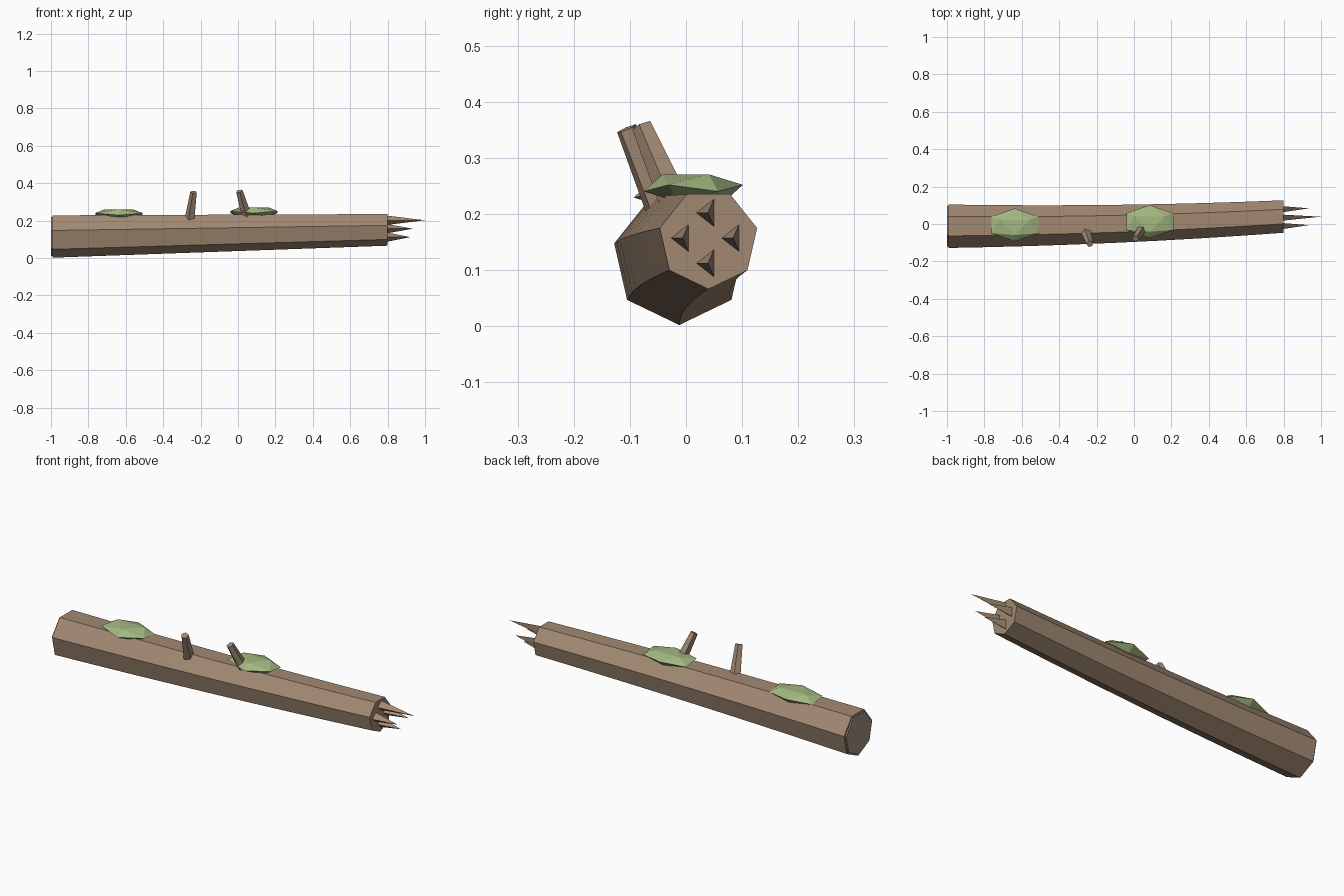
import bpy, bmesh, math
from mathutils import Vector, Matrix

if "Cube" in bpy.data.objects:
    bpy.data.objects.remove(bpy.data.objects["Cube"])


def material(name, rgb):
    m = bpy.data.materials.new(name)
    m.diffuse_color = (*rgb, 1)
    m.use_nodes = True
    m.node_tree.nodes["Principled BSDF"].inputs["Base Color"].default_value = m.diffuse_color
    return m


BARK = material("bark", (0.36, 0.25, 0.17))
WOOD = material("cut_wood", (0.37, 0.28, 0.21))
MOSS = material("moss", (0.37, 0.48, 0.22))


def finish(name, bm, mat):
    bmesh.ops.recalc_face_normals(bm, faces=bm.faces[:])
    me = bpy.data.meshes.new(name)
    bm.to_mesh(me)
    bm.free()
    me.materials.append(mat)
    ob = bpy.data.objects.new(name, me)
    bpy.context.collection.objects.link(ob)
    return ob


def loft(name, rings, sides, mat):
    """Skin polygon rings given as (x, y, z, radius), a corner pointing down."""
    bm = bmesh.new()
    loops = []
    for x, y, z, r in rings:
        angles = [-math.pi / 2 + i * math.tau / sides for i in range(sides)]
        loops.append([bm.verts.new((x, y + r * math.cos(a), z + r * math.sin(a)))
                      for a in angles])
    for a, b in zip(loops, loops[1:]):
        for i in range(sides):
            j = (i + 1) % sides
            bm.faces.new((a[i], a[j], b[j], b[i]))
    bm.faces.new(loops[0])
    bm.faces.new(loops[-1])
    return finish(name, bm, mat)


def taper(name, start, end, r1, r2, sides, mat):
    """Tapered stick between two points."""
    start, end = Vector(start), Vector(end)
    d = end - start
    bm = bmesh.new()
    bmesh.ops.create_cone(bm, cap_ends=True, segments=sides, radius1=r1,
                          radius2=r2, depth=d.length)
    turn = d.to_track_quat('Z', 'Y').to_matrix().to_4x4()
    bm.transform(Matrix.Translation((start + end) / 2) @ turn)
    return finish(name, bm, mat)


# Seven-sided trunk, tapering and bending gently
rings = []
for i in range(9):
    t = i / 8
    rings.append((-0.993 + 1.793 * t, -0.012 + 0.052 * t * t,
                  0.121 + 0.034 * t, 0.119 - 0.03 * t))
loft("log", rings, 7, BARK)

# Thin sawn face on the thick end
loft("cut_end", [(-1.0, -0.012, 0.121, 0.11), (-0.985, -0.012, 0.121, 0.11)], 7, WOOD)

# Three-sided splinters on the broken end: y, z, tip x
splinters = [(0.039, 0.202, 1.0), (0.039, 0.112, 0.922),
             (-0.006, 0.157, 0.935), (0.084, 0.157, 0.935)]
for n, (y, z, tip) in enumerate(splinters, 1):
    bm = bmesh.new()
    base = [bm.verts.new((0.795, y + dy, z + dz))
            for dy, dz in ((-0.021, 0), (0.011, 0.025), (0.011, -0.025))]
    apex = bm.verts.new((tip, y, z))
    bm.faces.new(base)
    for i in range(3):
        bm.faces.new((base[i], base[(i + 1) % 3], apex))
    finish(f"splinter_{n}", bm, BARK)

# Broken branch stubs
taper("branch_1", (-0.257, -0.043, 0.205), (-0.236, -0.106, 0.352), 0.029, 0.019, 5, BARK)
taper("branch_2", (0.05, -0.014, 0.21), (0.008, -0.078, 0.357), 0.029, 0.019, 5, BARK)

# Flattened moss clumps: icosahedra lying on a face
for n, c in enumerate([(-0.637, -0.005, 0.235), (0.085, 0.013, 0.246)], 1):
    bm = bmesh.new()
    bmesh.ops.create_icosphere(bm, subdivisions=1, radius=1)
    bm.faces.ensure_lookup_table()
    up = bm.faces[0].calc_center_median().normalized()
    bm.transform(up.rotation_difference(Vector((0, 0, 1))).to_matrix().to_4x4())
    # turn so an outer corner points along y
    outer = max(bm.verts, key=lambda v: v.co.xy.length).co
    bm.transform(Matrix.Rotation(math.pi / 2 - math.atan2(outer.y, outer.x), 4, 'Z'))
    bm.transform(Matrix.Translation(c) @ Matrix.Diagonal((0.148, 0.09, 0.031, 1)))
    finish(f"moss_{n}", bm, MOSS)
